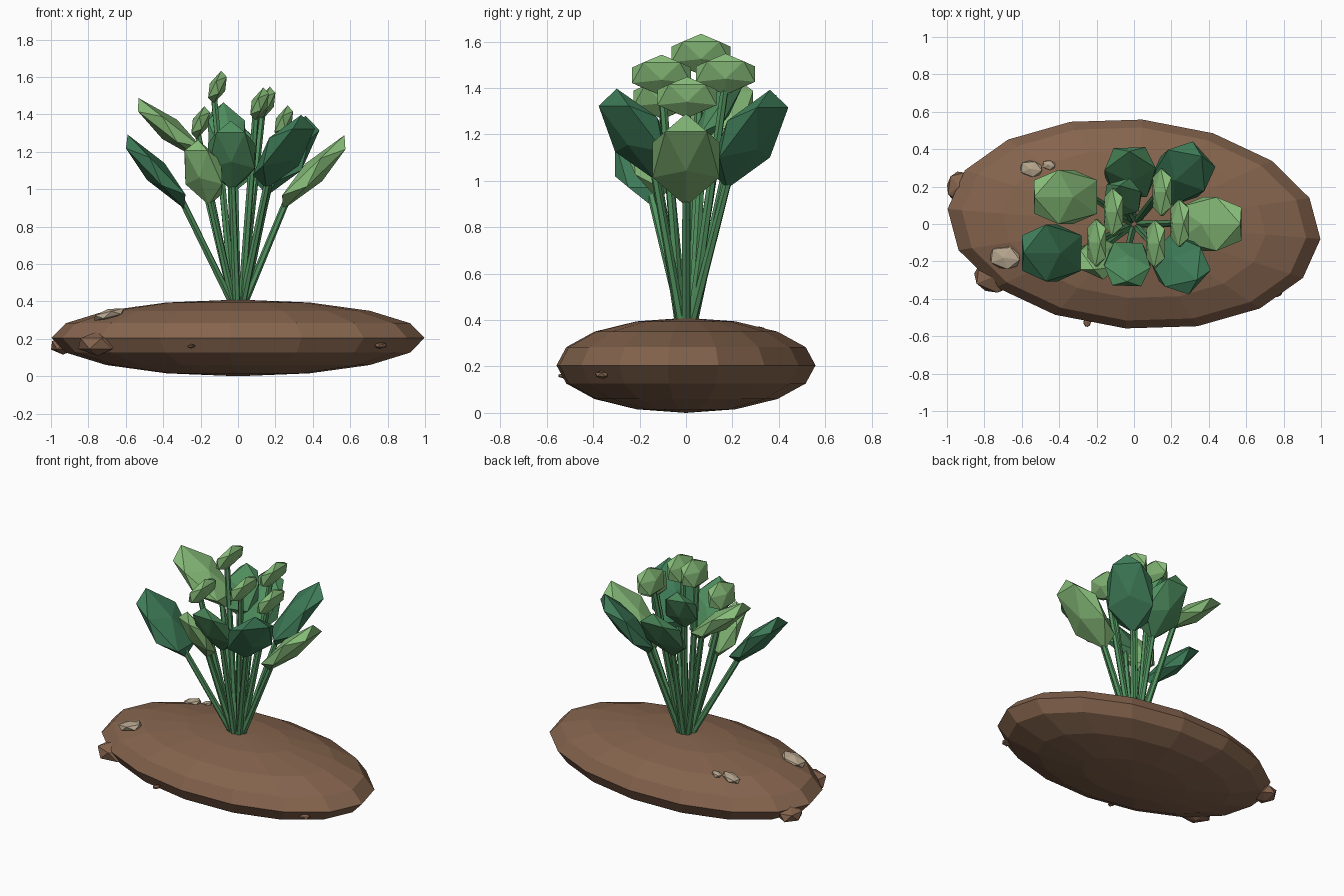
import bpy
import bmesh
from math import radians, sin, cos, atan2
from mathutils import Matrix, Vector

cube = bpy.data.objects.get("Cube")
if cube:
    bpy.data.objects.remove(cube)


def material(name, rgb):
    m = bpy.data.materials.new(name)
    m.use_nodes = True
    color = (*rgb, 1)
    m.diffuse_color = color
    m.node_tree.nodes["Principled BSDF"].inputs["Base Color"].default_value = color
    return m


SOIL = material("soil brown", (0.235, 0.128, 0.075))
STONE = material("stone tan", (0.46, 0.37, 0.265))
STEM = material("stem green", (0.085, 0.29, 0.115))
LIGHT = material("light green", (0.24, 0.5, 0.19))
MID = material("mid green", (0.08, 0.275, 0.115))
DARK = material("dark green", (0.048, 0.2, 0.098))


def finish(name, bm, mat):
    mesh = bpy.data.meshes.new(name)
    bm.to_mesh(mesh)
    bm.free()
    mesh.materials.append(mat)
    obj = bpy.data.objects.new(name, mesh)
    bpy.context.collection.objects.link(obj)
    return obj


def nugget(name, mat, center, size, rotation):
    """Flat-shaded icosahedron stretched to the given half sizes."""
    bm = bmesh.new()
    bmesh.ops.create_icosphere(bm, subdivisions=1, radius=1)
    fit = Vector((size[0] / 0.89, size[1] / 0.87, size[2]))
    bm.transform(Matrix.Translation(center) @ rotation.to_4x4() @ Matrix.Diagonal(fit).to_4x4())
    return finish(name, bm, mat)


def stem(name, end):
    """Six-sided tapered stalk from the soil to a leaf or bud."""
    out = Vector((end.x, end.y, 0)).normalized() * 0.028
    base = Vector((out.x, out.y, 0.38))
    axis = end - base
    bm = bmesh.new()
    bmesh.ops.create_cone(bm, cap_ends=True, segments=6, radius1=0.021,
                          radius2=0.018, depth=axis.length)
    turn = axis.to_track_quat("Z", "Y").to_matrix().to_4x4()
    bm.transform(Matrix.Translation((base + end) / 2) @ turn)
    finish(name, bm, STEM)


def blade(name, mat, center, azimuth, lift, size, grip):
    """Leaf or bud: long axis points outward and up, with a stalk into its foot."""
    a, e = radians(azimuth), radians(lift)
    along = Vector((cos(a) * cos(e), sin(a) * cos(e), sin(e)))
    across = Vector((-sin(a), cos(a), 0))
    rotation = Matrix((along, across, along.cross(across))).transposed()
    center = Vector(center)
    nugget(name, mat, center, size, rotation)
    stem(name + "_stem", center - along * size[0] * grip)


# Soil mound
bm = bmesh.new()
bmesh.ops.create_uvsphere(bm, u_segments=16, v_segments=8, radius=1)
bm.transform(Matrix.Translation((0, 0, 0.205)) @ Matrix.Rotation(radians(-4.6), 4, "Z")
             @ Matrix.Diagonal((1, 0.56, 0.205, 1)))
finish("soil_mound", bm, SOIL)

# Leaves: name, material, centre, azimuth, lift, half sizes
leaves = [
    ("left_leaf", LIGHT, (0.405, 0, 1.09), 0, 44, (0.255, 0.147, 0.065)),
    ("front_left_leaf", DARK, (0.245, -0.215, 1.2), -42, 50, (0.23, 0.145, 0.07)),
    ("back_left_leaf", DARK, (0.26, 0.27, 1.18), 42, 50, (0.25, 0.15, 0.07)),
    ("front_leaf", MID, (-0.035, -0.215, 1.18), -92, 56, (0.205, 0.127, 0.06)),
    ("right_leaf", DARK, (-0.44, -0.155, 1.095), 180, 46, (0.245, 0.155, 0.065)),
    ("back_right_leaf", LIGHT, (-0.365, 0.145, 1.32), 180, 38, (0.235, 0.148, 0.065)),
    ("back_leaf", MID, (-0.02, 0.275, 1.18), 92, 52, (0.22, 0.14, 0.065)),
    ("front_right_leaf", LIGHT, (-0.185, -0.18, 1.09), 246, 60, (0.185, 0.11, 0.06)),
    ("inner_leaf", MID, (-0.06, 0.14, 1.31), 105, 58, (0.165, 0.105, 0.055)),
]
for leaf in leaves:
    blade(*leaf, grip=0.75)

# Buds, all leaning the same way
buds = [(-0.11, 0.065, 1.545), (0.15, 0.17, 1.46), (0.115, -0.105, 1.455),
        (0.245, 0.005, 1.36), (-0.2, -0.1, 1.355)]
for i, center in enumerate(buds):
    blade(f"bud_{i + 1}", LIGHT, center, 0, 64, (0.088, 0.13, 0.046), grip=0.5)

# Clods in the mound and pale stones on top
clods = [((-0.75, -0.28, 0.175), (0.105, 0.085, 0.065)),
         ((-0.935, 0.2, 0.165), (0.065, 0.08, 0.05)),
         ((-0.25, -0.525, 0.16), (0.02, 0.025, 0.012)),
         ((0.76, -0.36, 0.165), (0.035, 0.03, 0.018))]
stones = [((-0.69, -0.18, 0.33), (0.085, 0.06, 0.03)),
          ((-0.55, 0.295, 0.35), (0.062, 0.042, 0.022)),
          ((-0.455, 0.315, 0.355), (0.035, 0.025, 0.018))]
for label, mat, group, tilt in (("clod", SOIL, clods, 0), ("stone", STONE, stones, -14)):
    for i, (center, size) in enumerate(group):
        spin = Matrix.Rotation(radians(tilt), 3, "Y") @ Matrix.Rotation(radians(-8), 3, "Z")
        nugget(f"{label}_{i + 1}", mat, center, size, spin)
